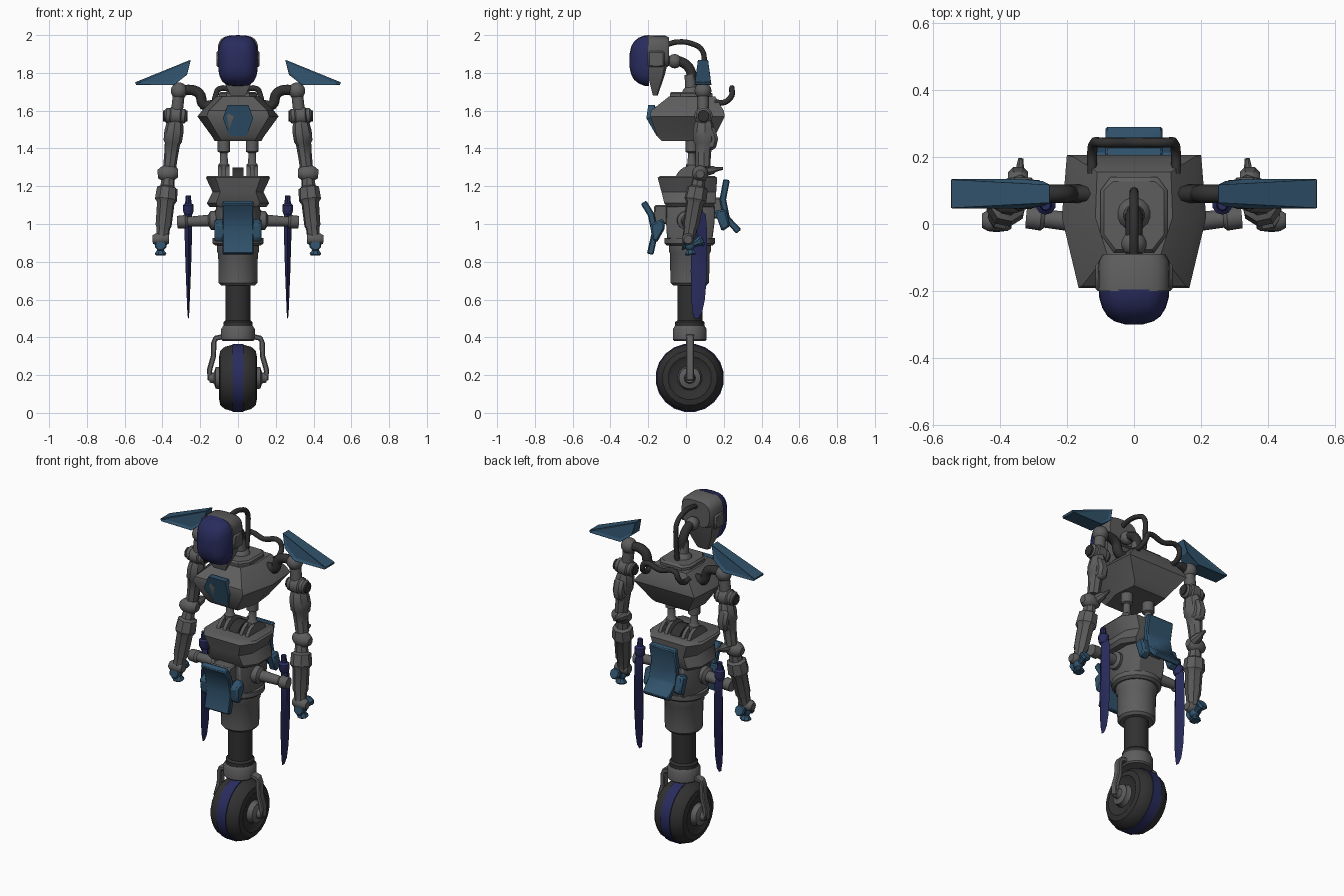
import bpy, bmesh, math
from mathutils import Vector as V

if "Cube" in bpy.data.objects:
    bpy.data.objects.remove(bpy.data.objects["Cube"])

def mat(name, c):
    m = bpy.data.materials.new(name)
    m.diffuse_color = (*c, 1)
    m.use_nodes = True
    m.node_tree.nodes["Principled BSDF"].inputs["Base Color"].default_value = m.diffuse_color
    return m

GREY = mat("grey", (.11, .11, .11)); DARK = mat("dark", (.03, .03, .03))
TEAL = mat("teal", (.03, .085, .15)); NAVY = mat("navy", (.022, .025, .11))

def finish(name, bm, m=GREY, mirror=False, bevel=0, angle=35):
    bmesh.ops.recalc_face_normals(bm, faces=bm.faces)
    me = bpy.data.meshes.new(name)
    bm.to_mesh(me)
    bm.free()
    for p in me.polygons:
        p.use_smooth = True
    me.set_sharp_from_angle(angle=math.radians(angle))
    me.materials.append(m)
    ob = bpy.data.objects.new(name, me)
    bpy.context.collection.objects.link(ob)
    if mirror:
        ob.modifiers.new("mirror", 'MIRROR').use_mirror_merge = False
    if bevel:
        b = ob.modifiers.new("bevel", 'BEVEL')
        b.width, b.segments, b.limit_method = bevel, 1, 'ANGLE'
    return ob

def loft(name, rings, m=GREY, **k):
    bm = bmesh.new()
    vs = [[bm.verts.new(p) for p in r] for r in rings]
    n = len(vs[0])
    for a, b in zip(vs, vs[1:]):
        for i in range(n):
            bm.faces.new((a[i], a[(i + 1) % n], b[(i + 1) % n], b[i]))
    bm.faces.new(vs[0]); bm.faces.new(vs[-1])
    return finish(name, bm, m, **k)

def lathe(name, p0, p1, prof, m=GREY, n=16, sx=1, sy=1, **k):
    """Revolve (t, radius) pairs about the line p0-p1."""
    p0, p1 = V(p0), V(p1)
    q = V((0, 0, 1)).rotation_difference(p1 - p0)
    return loft(name, [[p0.lerp(p1, t) + q @ V((r * sx * math.cos(a), r * sy * math.sin(a), 0))
                for a in [math.tau * (i + .5) / n for i in range(n)]] for t, r in prof], m, **k)

def rod(name, p0, p1, r, m=GREY, n=14, **k):
    return lathe(name, p0, p1, [(0, r), (1, r)], m, n, **k)

def ball(name, c, r, m=GREY, **k):
    prof = [(.5 - .5 * math.cos(a), max(r * math.sin(a), .001)) for a in [math.pi * i / 8 for i in range(9)]]
    return lathe(name, V(c) - V((0, 0, r)), V(c) + V((0, 0, r)), prof, m, 14, **k)

def half(z, pts):
    """Symmetric outline at height z from its +x half."""
    return [V((x, y, z)) for x, y in pts] + [V((-x, y, z)) for x, y in reversed(pts)]

def box(name, lo, hi, m=GREY, **k):
    (a, b, c), (d, e, f) = lo, hi
    return loft(name, [[V(p) for p in ((a, b, z), (d, b, z), (d, e, z), (a, e, z))] for z in (c, f)], m, **k)

def prism(name, pts, axis, lo, hi, m=GREY, **k):
    put = (lambda p, w: V((w, p[0], p[1]))) if axis == 'x' else (lambda p, w: V((p[0], w, p[1])))
    return loft(name, [[put(p, w) for p in pts] for w in (lo, hi)], m, **k)

def ribbon(path, w):
    """Thicken a 2D path into an outline."""
    P = [V(p) for p in path]; L, R = [], []
    for i, p in enumerate(P):
        d = (P[min(i + 1, len(P) - 1)] - P[max(i - 1, 0)]).normalized()
        o = V((-d.y, d.x)) * w / 2
        L.append(p + o); R.append(p - o)
    return L + R[::-1]

def tube(name, pts, r, m=DARK, mirror=False):
    cu = bpy.data.curves.new(name, 'CURVE')
    cu.dimensions, cu.bevel_depth, cu.bevel_resolution = '3D', r, 2
    cu.resolution_u, cu.use_fill_caps = 5, True
    s = cu.splines.new('BEZIER')
    s.bezier_points.add(len(pts) - 1)
    for b, p in zip(s.bezier_points, pts):
        b.co = p
        b.handle_left_type = b.handle_right_type = 'AUTO'
    ob = bpy.data.objects.new(name, cu)
    bm = bmesh.new()
    bpy.context.collection.objects.link(ob)
    me = bpy.data.meshes.new_from_object(ob.evaluated_get(bpy.context.evaluated_depsgraph_get()))
    bm.from_mesh(me)
    bpy.data.objects.remove(ob)
    return finish(name, bm, m, mirror, angle=50)

# Wheel, hub and fork
Y = .02
lathe("tyre", (-.1, Y, .185), (.1, Y, .185), [(.06, .09), (0, .115), (.03, .145), (.15, .167), (.34, .177),
      (.66, .177), (.85, .167), (.97, .145), (1, .115), (.94, .09)], DARK, 20)
rod("tread_band", (-.03, Y, .185), (.03, Y, .185), .182, NAVY, 20)
lathe("hub", (.06, Y, .185), (.15, Y, .185), [(0, .085), (.4, .06), (.65, .058), (.75, .03), (1, .025)], mirror=True)
prism("fork", ribbon([(.075, .405), (.12, .395), (.128, .37), (.13, .3), (.15, .23), (.15, .18), (.115, .18)], .028),
      'y', 0, .042, mirror=True, bevel=.005)

# Leg column
lathe("fork_collar", (0, Y, .38), (0, Y, .46), [(0, .082), (.1, .09), (.8, .09), (1, .08)], n=20)
lathe("leg_shaft", (0, Y, .45), (0, Y, .7), [(0, .078), (.12, .078), (.16, .067), (1, .067)], DARK, 20)
lathe("leg_sleeve", (0, Y, .675), (0, Y, .9), [(0, .09), (.06, .103), (.75, .106), (.8, .112), (1, .112)], n=24)
lathe("leg_flange", (0, Y, .885), (0, Y, .925), [(0, .12), (.3, .135), (1, .135)], n=24)

# Pelvis
hexo = lambda x, f, b: [(x * .7, f), (x, f + .07), (x, b - .07), (x * .7, b)]
loft("pelvis_base", [half(z, hexo(x, f, b)) for z, x, f, b in
     [(.92, .115, -.1, .14), (1.0, .125, -.105, .15), (1.1, .115, -.105, .15)]], bevel=.006)
loft("pelvis_top", [half(z, hexo(x, f, b)) for z, x, f, b in
     [(1.09, .15, -.1, .14), (1.11, .165, -.115, .155), (1.17, .135, -.13, .16), (1.245, .17, -.15, .165),
      (1.255, .162, -.135, .15)]])
arc = [(.03 + .09 * math.cos(a), 1.22 + .09 * math.sin(a)) for a in [math.pi * i / 12 for i in range(13)]]
prism("waist_track", arc, 'x', .045, .065, mirror=True)
prism("waist_track_outer", arc, 'x', .085, .105, mirror=True)
prism("waist_core", [(y, z - .012) for y, z in arc], 'x', -.03, .03, DARK)
lathe("waist_piston", (.075, .03, 1.24), (.075, .03, 1.45), [(0, .03), (.35, .03), (.4, .022), (.65, .02),
      (.68, .033), (1, .033)], mirror=True)

# Hip rods and hanging blades
lathe("hip_rod", (.1, 0, 1.02), (.32, .02, 1.01), [(0, .05), (.2, .05), (.25, .032), (.75, .026), (.8, .036), (1, .033)],
      mirror=True)
blade = [(z, w, f, b) for z, w, f, b in [(1.07, .01, .055, .085), (1.05, .02, .035, .105), (.95, .02, .03, .112),
         (.75, .014, .025, .112), (.6, .008, .028, .1), (.53, .005, .035, .085), (.5, .002, .045, .065)]]
loft("blade", [[V((.263 + w, (f + b) / 2 - .012, z)), V((.263, b, z)), V((.263 - w, (f + b) / 2 - .012, z)),
     V((.263, f, z))] for z, w, f, b in blade], NAVY, mirror=True)
lathe("blade_handle", (.263, .06, 1.05), (.263, .055, 1.15), [(0, .022), (.2, .03), (.5, .03), (.6, .018), (1, .014)],
      NAVY, 10, mirror=True)

# Front and back skirt plates
prism("front_plate", ribbon([(-.225, 1.115), (-.185, 1.05), (-.165, .95), (-.19, .84)], .035), 'x', -.082, .082, TEAL,
      bevel=.006)
prism("front_plate_ear", [(-.19, 1.0), (-.12, 1.03), (-.11, .98), (-.155, .9), (-.18, .92)], 'x', .07, .125, TEAL,
      mirror=True, bevel=.01)
prism("back_plate", ribbon([(.215, 1.235), (.195, 1.13), (.215, 1.03), (.28, .96)], .035), 'x', -.085, .085, TEAL,
      bevel=.006)
prism("back_plate_ear", [(.15, 1.07), (.21, 1.08), (.235, .99), (.19, .96)], 'x', .07, .125, TEAL, mirror=True, bevel=.01)
box("front_plate_bracket", (-.06, -.17, 1.0), (.06, -.09, 1.1), bevel=.008)
box("back_plate_bracket", (-.06, .13, 1.03), (.06, .2, 1.14), bevel=.008)

# Chest
loft("chest", [half(1.44, [(.09, -.13), (.125, 0), (.11, .13)]), half(1.46, [(.1, -.15), (.135, .01), (.12, .15)]),
     half(1.57, [(.165, -.19), (.215, .02), (.2, .205)]), half(1.6, [(.155, -.185), (.19, .02), (.18, .2)]),
     half(1.675, [(.08, -.09), (.115, .02), (.11, .155)])])
loft("neck_deck", [half(z, [(.06 * s, -.085 * s), (.1 * s, -.03), (.1 * s, .1), (.07 * s, .14 * s)])
     for z, s in [(1.66, 1), (1.69, 1), (1.7, .9)]])
outline = [(.045, 1.465, -.155), (.08, 1.56, -.21), (.055, 1.63, -.2)]
outline += [(-x, z, y) for x, z, y in outline[::-1]]
loft("chest_plate", [[V((x, y + d, z)) for x, z, y in outline] for d in (0, .035)], TEAL)
tube("back_cable", [(.125, .15, 1.645), (.125, .205, 1.645), (.118, .242, 1.68), (.1, .243, 1.715), (0, .243, 1.7),
     (-.1, .243, 1.715), (-.118, .242, 1.68), (-.125, .205, 1.645), (-.125, .15, 1.645)], .015)

# Neck and head
lathe("neck_base", (0, .03, 1.68), (0, .02, 1.79), [(0, .055), (.3, .045), (.4, .032), (1, .028)])
tube("neck_bend", [(0, .03, 1.74), (0, .02, 1.82), (0, -.03, 1.86), (0, -.1, 1.865)], .026)
ball("neck_joint", (0, -.06, 1.862), .038)
sq = lambda y, s, h=.135, zc=1.865: [V((math.copysign(abs(math.cos(a)) ** .6, math.cos(a)) * .105 * s, y,
     zc + math.copysign(abs(math.sin(a)) ** .65, math.sin(a)) * h * s)) for a in [math.tau * i / 24 for i in range(24)]]
loft("visor", [sq(y, s) for y, s in [(-.195, 1), (-.22, .985), (-.25, .9), (-.275, .75), (-.29, .55), (-.299, .25)]], NAVY)
loft("head_shell", [sq(y, s, .085, 1.912) for y, s in [(-.2, 1.02), (-.11, 1), (-.09, .88)]])
loft("jaw", [half(1.86, [(.095, -.2), (.095, -.11), (.06, -.095)]), half(1.78, [(.085, -.2), (.08, -.125), (.05, -.115)]),
     half(1.68, [(.04, -.175), (.035, -.155), (.02, -.15)])])
box("ear_guard", (.095, -.2, 1.83), (.115, -.115, 1.915), mirror=True, bevel=.008)
tube("head_cable", [(0, -.1, 1.95), (0, -.05, 1.963), (0, .03, 1.955), (0, .085, 1.92), (0, .095, 1.84), (0, .08, 1.69)], .014)

# Shoulders
tube("collar_tube", [(.13, .09, 1.63), (.18, .09, 1.63), (.205, .09, 1.69), (.25, .09, 1.71), (.31, .09, 1.7)], .027, mirror=True)
ball("shoulder_ball", (.312, .09, 1.705), .045, mirror=True)
pad = [(.25, 1.87), (.545, 1.75), (.54, 1.737), (.34, 1.735), (.27, 1.79)]
ob = loft("shoulder_pad", [[V((x, .09 + s * (.028 + (1.87 - z) * .13), z)) for x, z in pad] for s in (-1, 1)],
          TEAL, mirror=True, bevel=.004)
bm = bmesh.new()
bm.from_mesh(ob.data)
caps = [f for f in bm.faces if len(f.verts) == 5]
bmesh.ops.inset_individual(bm, faces=caps, thickness=.015, depth=-.01)
bm.to_mesh(ob.data)
bm.free()

# Arms
rod("shoulder_link", (.312, .09, 1.7), (.325, .09, 1.58), .032, mirror=True)
lathe("arm_hinge", (.27, .092, 1.57), (.392, .092, 1.575), [(0, .025), (.1, .04), (.25, .04), (.3, .048), (.7, .048),
      (.75, .04), (.9, .04), (1, .025)], mirror=True)
for i, x in enumerate((.267, .38)):
    rod(f"arm_hinge_cap_{i}", (x, .092, 1.572), (x + .018, .092, 1.572), .03, DARK, mirror=True)
lathe("upper_arm", (.332, .095, 1.55), (.362, .09, 1.3), [(0, .035), (.1, .045), (.25, .05), (.45, .048), (.5, .04),
      (.75, .036), (1, .034)], n=8, sy=1.15, mirror=True)
prism("upper_arm_shell", [(.05, 1.5), (.15, 1.52), (.17, 1.45), (.155, 1.39), (.06, 1.4)], 'x', .315, .375,
      mirror=True, bevel=.015)
lathe("elbow", (.318, .075, 1.27), (.425, .075, 1.265), [(0, .022), (.15, .035), (.3, .043), (.7, .043), (.85, .035),
      (1, .022)], mirror=True)
lathe("elbow_spike", (.345, .1, 1.28), (.337, .195, 1.295), [(0, .03), (.5, .022), (.6, .014), (1, .008)], n=8, mirror=True)
lathe("forearm", (.37, .07, 1.24), (.4, .015, .93), [(0, .034), (.13, .038), (.16, .055), (.36, .06), (.42, .047),
      (.8, .043), (.85, .036), (1, .034)], n=8, mirror=True)
lathe("wrist", (.365, .01, .922), (.452, .01, .918), [(0, .024), (.15, .032), (.8, .032), (1, .022)], mirror=True)

# Gripper hands
ball("hand_core", (.41, .02, .885), .028, TEAL, mirror=True)
for i, tip in enumerate([(.412, .09, .915), (.41, .025, .835), (.41, -.02, .89)]):
    lathe(f"hand_finger_{i}", (.41, .02, .885), tip, [(0, .018), (.5, .02), (.85, .033), (1, .027)], TEAL, 8, mirror=True)
